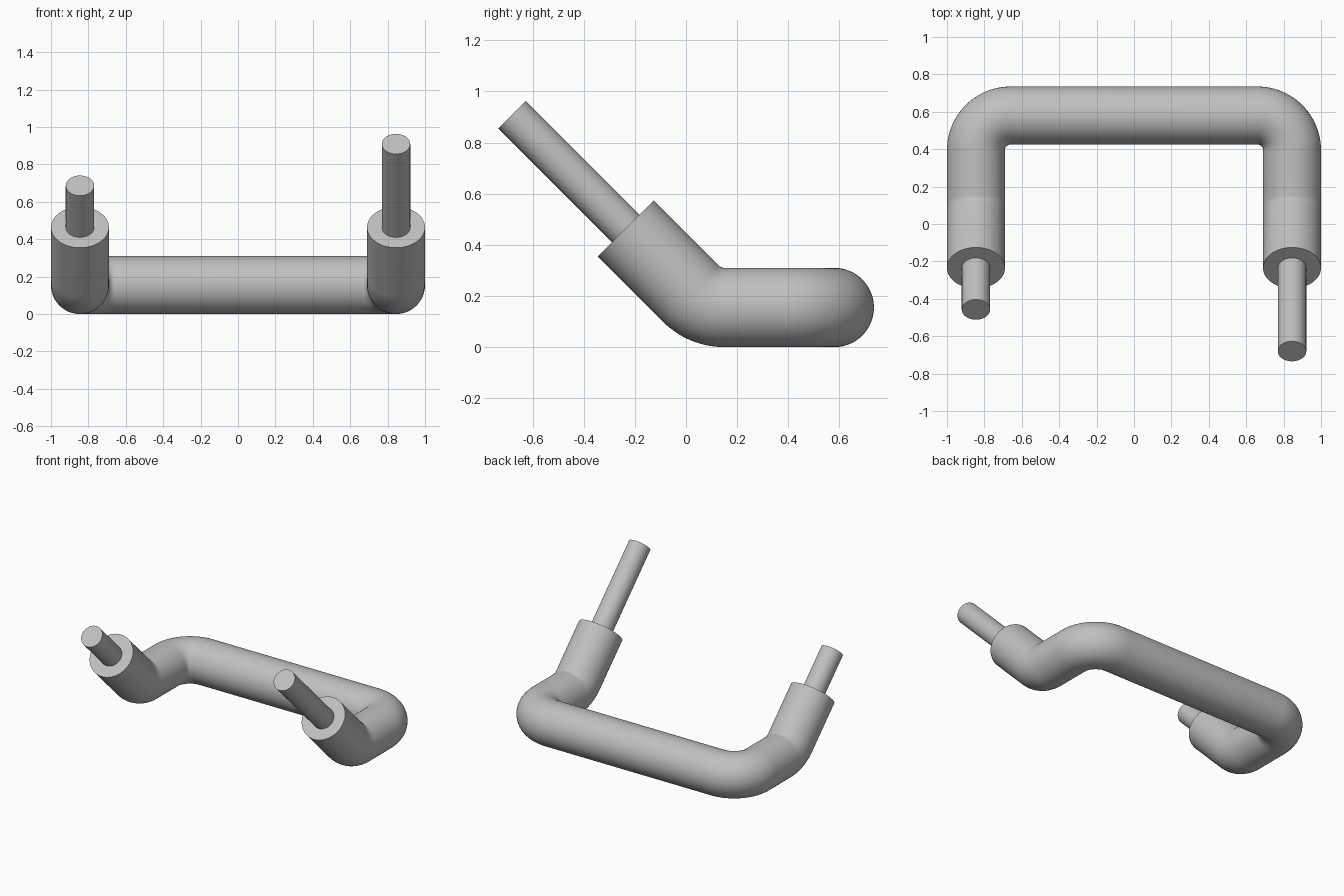
import bpy
import bmesh
from math import sin, cos, pi
from mathutils import Vector

cube = bpy.data.objects.get("Cube")
if cube:
    bpy.data.objects.remove(cube, do_unlink=True)

TUBE_R = 0.155      # radius of the thick handle
PIN_R = 0.076       # radius of the thin pins
BEND_R = 0.185      # centreline radius of every bend
LEG_X = 0.845
BAR_Y = 0.58
ELBOW_Y = 0.15
SLOPE = Vector((0, -sin(pi / 4), cos(pi / 4)))

grey = bpy.data.materials.new("grey metal")
grey.use_nodes = True
colour = (0.53, 0.53, 0.53, 1)
grey.diffuse_color = colour
grey.node_tree.nodes["Principled BSDF"].inputs["Base Color"].default_value = colour


def finish(obj):
    """Weld caps, assign the material and smooth everything but the rims."""
    bm = bmesh.new()
    bm.from_mesh(obj.data)
    bmesh.ops.remove_doubles(bm, verts=bm.verts, dist=1e-4)
    bmesh.ops.recalc_face_normals(bm, faces=bm.faces)
    bm.to_mesh(obj.data)
    bm.free()
    obj.data.materials.clear()
    obj.data.materials.append(grey)
    bpy.ops.object.select_all(action="DESELECT")
    obj.select_set(True)
    bpy.context.view_layer.objects.active = obj
    bpy.ops.object.shade_smooth_by_angle(angle=pi / 6)


def tube(name, points, radius):
    """Sweep a capped round tube along a path."""
    curve = bpy.data.curves.new(name, "CURVE")
    curve.dimensions = "3D"
    curve.bevel_depth = radius
    curve.bevel_resolution = 30
    curve.use_fill_caps = True
    spline = curve.splines.new("POLY")
    spline.points.add(len(points) - 1)
    for target, p in zip(spline.points, points):
        target.co = (*p, 1)
    obj = bpy.data.objects.new(name, curve)
    bpy.context.collection.objects.link(obj)
    bpy.ops.object.select_all(action="DESELECT")
    obj.select_set(True)
    bpy.context.view_layer.objects.active = obj
    bpy.ops.object.convert(target="MESH")
    finish(bpy.context.view_layer.objects.active)


def arc(centre, u, v, sweep, steps):
    """Points from centre + u turning towards v."""
    angles = [sweep * i / steps for i in range(steps + 1)]
    return [centre + BEND_R * (u * cos(a) + v * sin(a)) for a in angles]


X, Y, Z = Vector((1, 0, 0)), Vector((0, 1, 0)), Vector((0, 0, 1))

# Half of the handle: back bar corner, leg, then the raised elbow
corner = arc(Vector((LEG_X - BEND_R, BAR_Y - BEND_R, TUBE_R)), Y, X, pi / 2, 24)
elbow = arc(Vector((LEG_X, ELBOW_Y, TUBE_R + BEND_R)), -Z, -Y, pi / 4, 14)
socket_end = Vector((LEG_X, -0.235, 0.464))
half = corner + elbow + [socket_end]

# Mirror the half path to make the whole bent handle
mirrored = [Vector((-p.x, p.y, p.z)) for p in reversed(half)]
tube("bent_handle", mirrored + half, TUBE_R)

# Thin pins of unequal length standing out of the sloped ends
for name, side, length in (("left_pin", 1, 0.63), ("right_pin", -1, 0.315)):
    base = Vector((side * LEG_X, socket_end.y, socket_end.z))
    tube(name, [base - SLOPE * 0.05, base + SLOPE * length], PIN_R)
